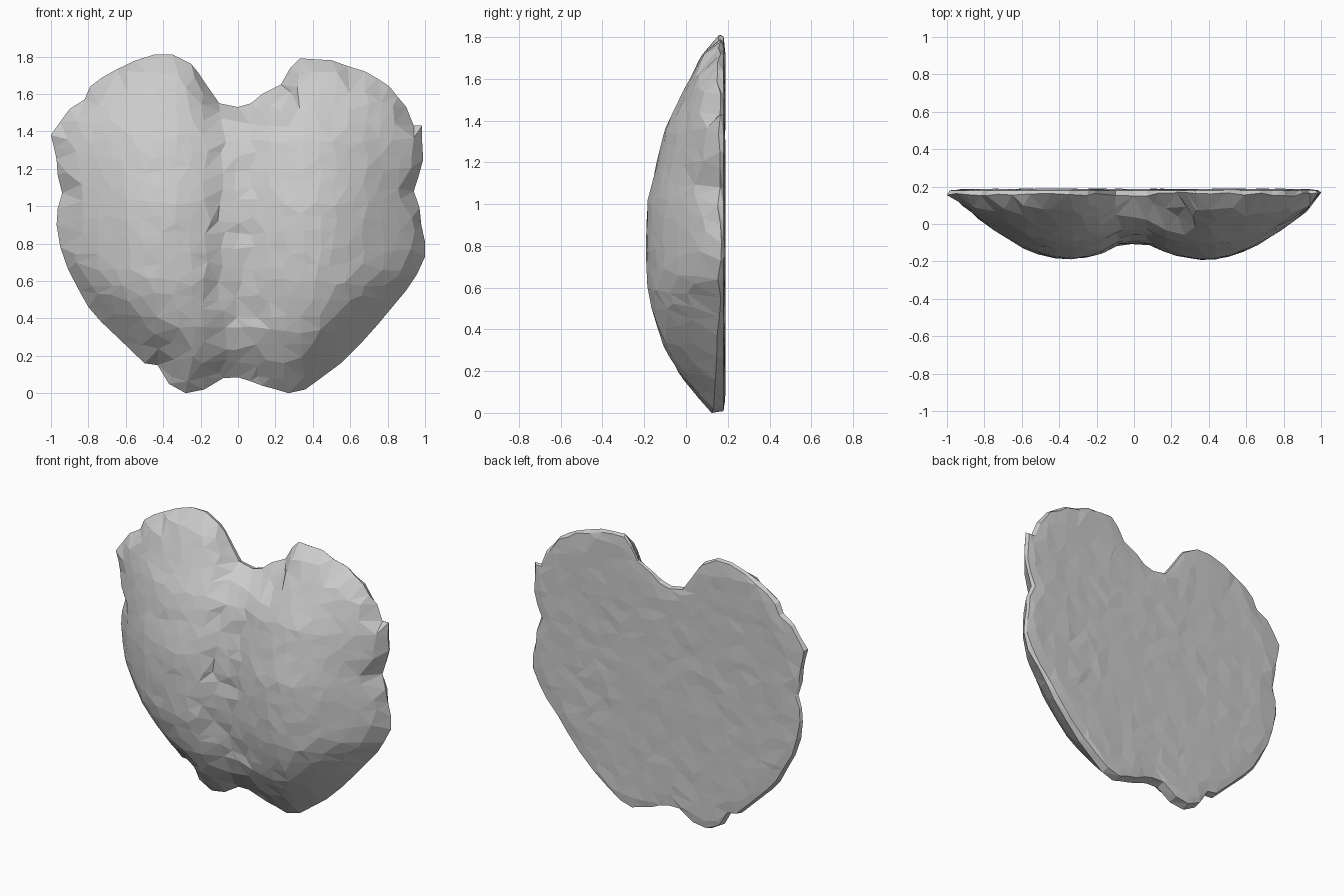
import bpy, bmesh, random
from mathutils import Vector
from mathutils.geometry import delaunay_2d_cdt, intersect_point_line

if "Cube" in bpy.data.objects:
    bpy.data.objects.remove(bpy.data.objects["Cube"])

random.seed(4)

# Outline of the two-lobed slab in x, z
OUTLINE = [(0, 1.53), (.07, 1.55), (.13, 1.6), (.23, 1.65), (.28, 1.74), (.33, 1.79),
           (.5, 1.78), (.68, 1.72), (.81, 1.64), (.9, 1.53), (.94, 1.43), (.985, 1.43),
           (.99, 1.25), (.94, 1.08), (.98, .9), (1, .73), (.9, .55), (.75, .37),
           (.55, .16), (.36, .02), (.27, 0), (.13, .04), (0, .085), (-.08, .08),
           (-.18, .02), (-.28, 0), (-.37, .05), (-.43, .15), (-.5, .16), (-.73, .38),
           (-.85, .55), (-.95, .78), (-.97, .9), (-.94, 1.07), (-.97, 1.25), (-1, 1.38),
           (-.9, 1.52), (-.82, 1.57), (-.79, 1.64), (-.65, 1.73), (-.45, 1.81),
           (-.35, 1.81), (-.25, 1.76), (-.17, 1.65), (-.1, 1.55)]
# Front surface sections: (x, y) across the lobes and (z, y) up the height
ACROSS = [(-1, .14), (-.8, 0), (-.6, -.13), (-.45, -.182), (-.33, -.187), (-.2, -.172),
          (-.1, -.11), (0, -.095), (.1, -.115), (.2, -.165), (.4, -.195), (.55, -.165),
          (.7, -.095), (.85, .01), (1, .11)]
UP = [(0, .08), (.1, 0), (.35, -.138), (.6, -.192), (.8, -.197), (1, -.192),
      (1.35, -.11), (1.6, .015), (1.75, .09), (1.81, .14)]
BASE, DEPTH = .17, .365

# Split long outline edges with a slight wobble
loop = []
for a, b in zip(OUTLINE, OUTLINE[1:] + OUTLINE[:1]):
    a, b = Vector(a), Vector(b)
    loop.append(a)
    if (b - a).length > .13:
        loop.append((a + b) / 2 + (a + b - Vector((0, 1.8))).normalized() * random.uniform(-.004, .012))
n = len(loop)


def sample(table, t):
    for (a, u), (b, v) in zip(table, table[1:]):
        if t <= b:
            return u + (v - u) * max(0, (t - a) / (b - a))
    return table[-1][1]


def edge_distance(p):
    best = 9
    for i in range(n):
        a, b = loop[i], loop[(i + 1) % n]
        q, t = intersect_point_line(p, a, b)
        q = a.lerp(b, min(1, max(0, t)))
        best = min(best, (p - q.to_2d()).length)
    return best


def inside(p):
    hit = False
    for i in range(n):
        a, b = loop[i], loop[(i + 1) % n]
        if (a.y > p.y) != (b.y > p.y) and p.x < a.x + (b.x - a.x) * (p.y - a.y) / (b.y - a.y):
            hit = not hit
    return hit


def front_y(p, d):
    if d < .001:
        return .115 + .05 * max(abs(p.x), p.y / 1.8) + random.uniform(-.012, .008)
    swell = (BASE - sample(ACROSS, p.x)) * (BASE - sample(UP, p.y)) / DEPTH
    fold = -.08 < p.x < .3 and p.y > 1.47          # recessed fold beside the top notch
    taper = .03 + (.75 if fold else 1.3) * d
    h = (max(swell, .01) ** -7 + taper ** -7) ** (-1 / 7)
    rough = .01 if abs(p.x + .02) < .13 else .003
    return BASE - h + random.uniform(-rough, rough)


# Scattered points give the irregular faceting
points = list(loop) + [Vector((.325, 1.52)), Vector((.33, 1.7))]
step = .085
for i in range(-12, 13):
    for j in range(0, 23):
        p = Vector((i * step + random.uniform(-.025, .025), j * step + random.uniform(-.025, .025)))
        if inside(p) and edge_distance(p) > .03:
            points.append(p)
rim = [(i, (i + 1) % n) for i in range(n)]
verts, _, tris, *_ = delaunay_2d_cdt(points, rim, [], 1, 1e-5)

# Faceted front, nearly flat back, joined round the rim
bm = bmesh.new()
front, back = [], []
for p in verts:
    d = edge_distance(p)
    front.append(bm.verts.new((p.x, front_y(p, d), p.y)))
    k = random.uniform(.98, .992) if d < .001 else 1
    y = .18 if d < .001 else random.uniform(.184, .189)
    back.append(bm.verts.new((p.x * k, y, .9 + (p.y - .9) * k)))
used = {}
for t in tris:
    bm.faces.new([front[i] for i in t])
    bm.faces.new([back[i] for i in reversed(t)])
    for a, b in zip(t, list(t[1:]) + [t[0]]):
        key = (min(a, b), max(a, b))
        used[key] = used.get(key, 0) + 1
for (a, b), count in used.items():
    if count == 1:
        bm.faces.new((front[a], front[b], back[b]))
        bm.faces.new((front[a], back[b], back[a]))
bmesh.ops.recalc_face_normals(bm, faces=bm.faces)
mesh = bpy.data.meshes.new("lobed_stone")
bm.to_mesh(mesh)
bm.free()
bpy.context.collection.objects.link(bpy.data.objects.new("lobed_stone", mesh))
